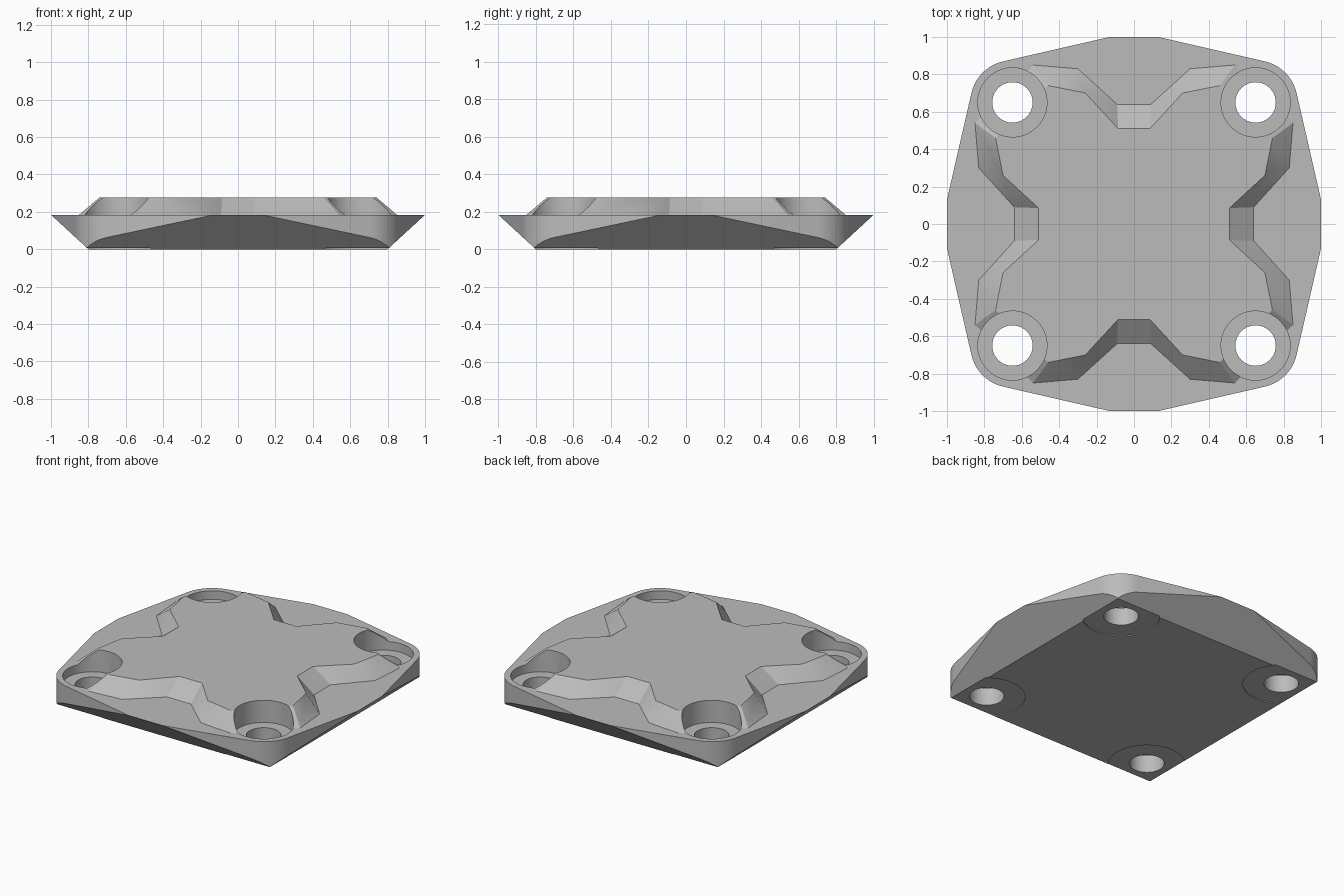
import bpy
import bmesh
from math import cos, sin, pi, atan2

cube = bpy.data.objects.get("Cube")
if cube:
    bpy.data.objects.remove(cube, do_unlink=True)

TOP, BOSS_TOP, BORE_FLOOR, RELIEF = 0.184, 0.277, 0.125, 0.006
HOLE = 0.65

grey = bpy.data.materials.new("plain grey")
grey.use_nodes = True
grey.diffuse_color = (0.5, 0.5, 0.5, 1)
grey.node_tree.nodes["Principled BSDF"].inputs["Base Color"].default_value = (0.5, 0.5, 0.5, 1)


def loft(name, rings):
    """Closed solid through (outline, height) rings with equal point counts."""
    bm = bmesh.new()
    loops = [[bm.verts.new((x, y, z)) for x, y in pts] for pts, z in rings]
    n = len(loops[0])
    for low, high in zip(loops, loops[1:]):
        for i in range(n):
            j = (i + 1) % n
            bm.faces.new((low[i], low[j], high[j], high[i]))
    bm.faces.new(loops[0][::-1])
    bm.faces.new(loops[-1])
    bmesh.ops.recalc_face_normals(bm, faces=bm.faces)
    mesh = bpy.data.meshes.new(name)
    bm.to_mesh(mesh)
    bm.free()
    mesh.materials.append(grey)
    obj = bpy.data.objects.new(name, mesh)
    bpy.context.collection.objects.link(obj)
    return obj


def four_fold(points):
    """Repeat a run of points round the four sides."""
    out = []
    for k in range(4):
        c, s = round(cos(k * pi / 2)), round(sin(k * pi / 2))
        out += [(c * x - s * y, s * x + c * y) for x, y in points]
    return out


def mirrored(half):
    return half + [(-x, y) for x, y in reversed(half)]


def circle(r, cx=0, cy=0, n=40):
    return [(cx + r * cos(2 * pi * i / n), cy + r * sin(2 * pi * i / n)) for i in range(n)]


def combine(target, tool, operation):
    mod = target.modifiers.new(operation.lower(), "BOOLEAN")
    mod.operation, mod.solver, mod.object = operation, "EXACT", tool
    bpy.context.view_layer.objects.active = target
    bpy.ops.object.modifier_apply(modifier=mod.name)
    bpy.data.objects.remove(tool, do_unlink=True)


# Plate outline: shallow peaked sides with rounded corners about the holes
radius = 0.225
start = atan2(0.2, 0.98)
steps = 10
corner = []
for i in range(steps + 1):
    a = start + (pi / 2 - 2 * start) * i / steps
    corner.append((HOLE + radius * cos(a), HOLE + radius * sin(a)))
outline = four_fold([(1, -0.13), (1, 0.13)] + corner)
plate = loft("cover_plate", [(outline, 0), (outline, TOP)])

# Bevelled underside
def square(h):
    return four_fold([(h, h)])

slope = 0.2 / TOP
combine(plate, loft("underside_taper", [(square(0.8), 0), (square(0.8 + slope * 0.3), 0.3)]), "INTERSECT")

# Raised centre with sloping notched walls
base = four_fold(mirrored([(0.54, 0.85), (0.30, 0.83), (0.09, 0.64)]))
crest = four_fold(mirrored([(0.46, 0.74), (0.26, 0.70), (0.085, 0.51)]))
combine(plate, loft("raised_centre", [(base, 0.15), (base, TOP), (crest, BOSS_TOP)]), "UNION")

# Counterbored screw holes with shallow relief underneath
for sx in (-1, 1):
    for sy in (-1, 1):
        for r, low, high in ((0.185, BORE_FLOOR, 0.5), (0.108, -0.1, 0.4), (0.24, -0.1, RELIEF)):
            ring = circle(r, sx * HOLE, sy * HOLE)
            combine(plate, loft("hole_cutter", [(ring, low), (ring, high)]), "DIFFERENCE")

plate.select_set(True)
bpy.context.view_layer.objects.active = plate
bpy.ops.object.shade_smooth_by_angle(angle=0.5)
